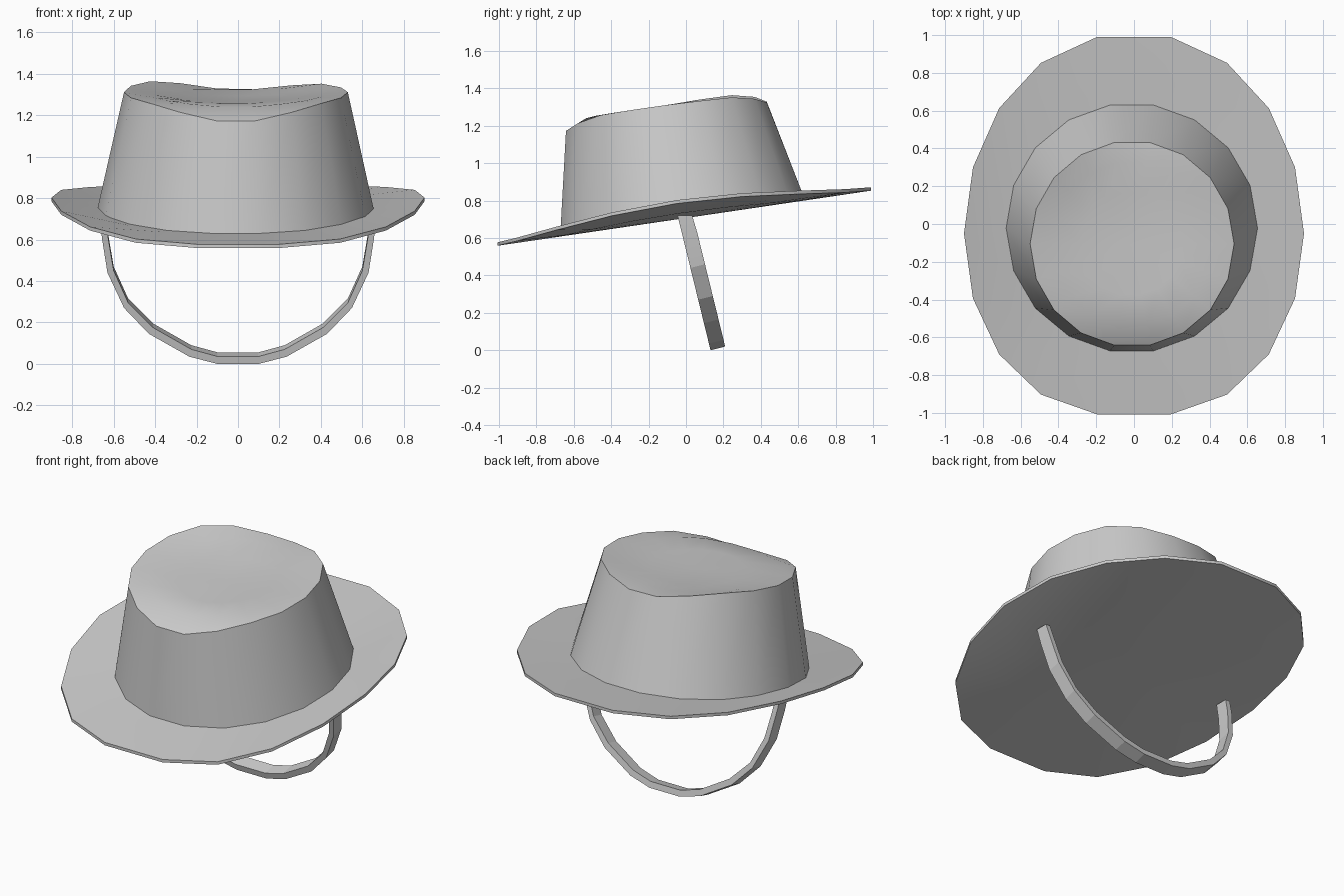
import bpy, bmesh
from math import cos, sin, radians, copysign

if "Cube" in bpy.data.objects:
    bpy.data.objects.remove(bpy.data.objects["Cube"])

N = 18  # sides of the hat


def make(name, verts, faces, angle):
    me = bpy.data.meshes.new(name)
    me.from_pydata(verts, [], faces)
    bm = bmesh.new()
    bm.from_mesh(me)
    bmesh.ops.recalc_face_normals(bm, faces=bm.faces)
    bm.to_mesh(me)
    bm.free()
    ob = bpy.data.objects.new(name, me)
    bpy.context.collection.objects.link(ob)
    bpy.ops.object.select_all(action='DESELECT')
    ob.select_set(True)
    bpy.context.view_layer.objects.active = ob
    bpy.ops.object.shade_smooth_by_angle(angle=radians(angle))
    return ob


def loft(name, rings, angle, start=None, end=None):
    """Join rings of N points; optional centre points close the ends."""
    verts = [p for r in rings for p in r]
    faces = []
    for k in range(len(rings) - 1):
        for i in range(N):
            j = (i + 1) % N
            faces.append((k*N+i, k*N+j, k*N+N+j, k*N+N+i))
    for base, point in ((0, start), ((len(rings)-1)*N, end)):
        if point:
            verts.append(point)
            faces += [(base+i, base+(i+1) % N, len(verts)-1) for i in range(N)]
    return make(name, verts, faces, angle)


def ring(f):
    return [f(cos(radians(360*i/N)), sin(radians(360*i/N))) for i in range(N)]


def brim_plane(y):
    return 0.707 + 0.1475*y


# Brim: tilted oval with the sides curled up
def brim_ring(scale, lift, up):
    def f(c, s):
        x = copysign(0.9*abs(c)**0.87, c)*scale
        y = (1.014*s - 0.05*abs(c))*scale
        return (x, y, brim_plane(y) + lift*abs(c)**3 + up)
    return ring(f)


loft("brim", [brim_ring(0.72, 0.03, 0), brim_ring(1, 0.085, 0),
              brim_ring(1, 0.085, 0.018), brim_ring(0.72, 0.022, 0.022)],
     40, (0, 0, brim_plane(0)), (0, 0, brim_plane(0)+0.02))


# Crown: tapered wall, saddle-shaped rim and a soft dished top
def crown_base(c, s):
    x, y = -0.012 + 0.668*c, -0.02 + 0.662*s
    return (x, y, brim_plane(y) + 0.015 + 0.022*abs(c)**3)


def crown_rim(scale, bump):
    def f(c, s):
        x, y = -0.01 + 0.54*c*scale, -0.105 + 0.545*s*scale
        return (x, y, 1.248 + 0.1435*y + bump(c, s))
    return ring(f)


loft("crown", [ring(crown_base),
               crown_rim(1.0, lambda c, s: 0.078*min(1, 1.25*abs(c)) - 0.012*c*max(s, 0)),
               crown_rim(0.8, lambda c, s: 0.045 + 0.025*abs(c) - 0.02*s),
               crown_rim(0.5, lambda c, s: 0.04 + 0.01*abs(c) - 0.02*s)],
     50, end=(-0.01, -0.105, 1.27))

# Chin strap: flat band hanging in a tilted U, mirrored from half a profile
outer = [(.665, .72), (.657, .61), (.63, .44), (.55, .27), (.43, .145), (.235, .035), (.1, 0)]
inner = [(.635, .72), (.627, .61), (.60, .45), (.53, .295), (.41, .175), (.225, .07), (.1, .036)]
path = list(zip(outer, inner))
path += [((-ox, oz), (-ix, iz)) for (ox, oz), (ix, iz) in reversed(path)]
verts, faces = [], []
for o, i in path:
    for (x, z), w in ((o, 0), (i, 0), (i, 1), (o, 1)):
        verts.append((x, -0.045 + (0.72 - z)*0.245 + 0.078*w, z + 0.02*w*(z < 0.7)))
for k in range(len(path) - 1):
    for a in range(4):
        b = (a + 1) % 4
        faces.append((4*k+a, 4*k+b, 4*k+4+b, 4*k+4+a))
last = len(verts) - 4
faces += [(0, 1, 2, 3), (last, last+1, last+2, last+3)]
make("chin_strap", verts, faces, 10)
